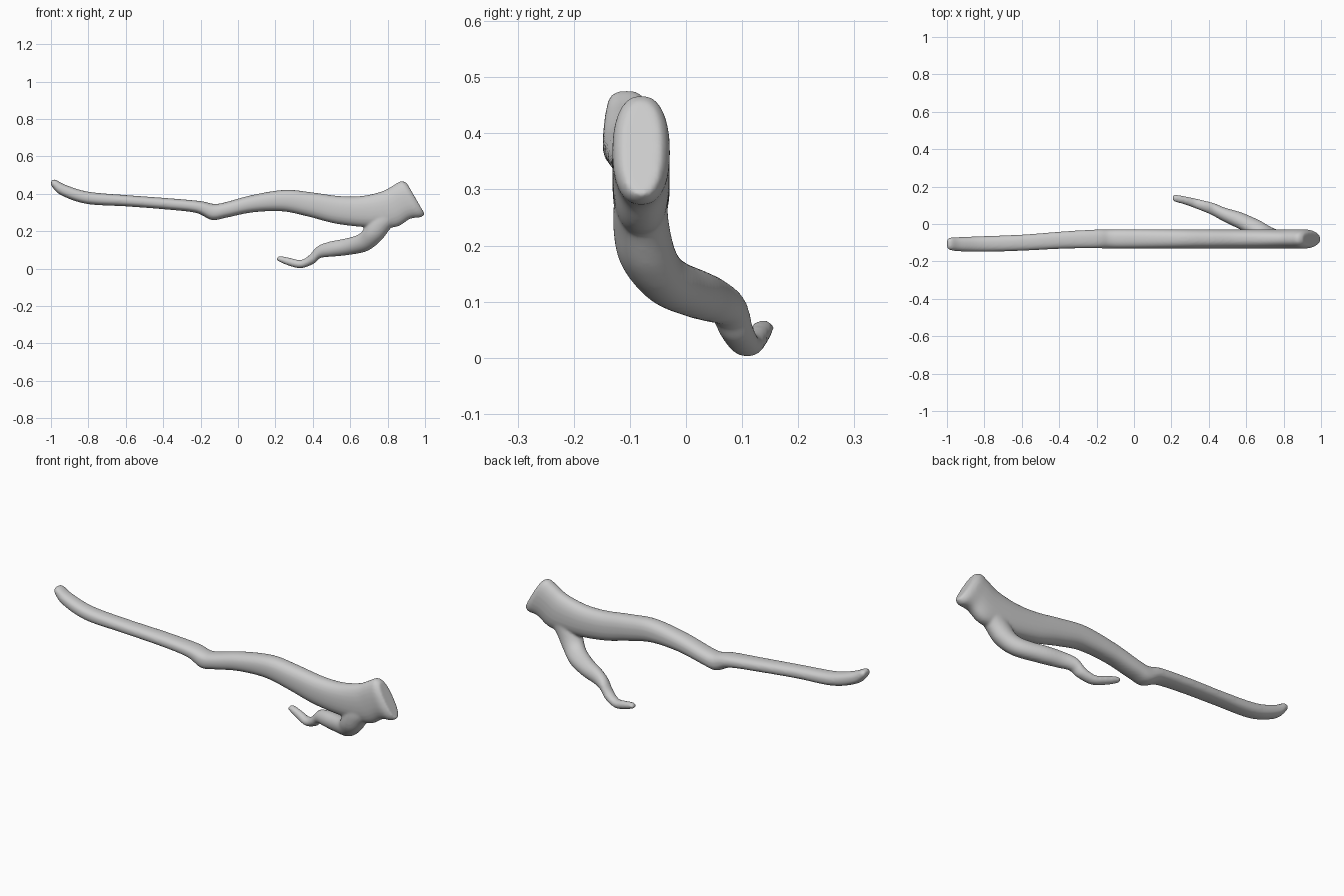
import bpy, bmesh, math
from mathutils import Vector

SIDES, STEPS = 28, 6


def spline(a, b, c, d, t):
    # Catmull-Rom interpolation of whole stations
    return [0.5 * (2 * q + (r - p) * t + (2 * p - 5 * q + 4 * r - s) * t * t
                   + (3 * q - p - 3 * r + s) * t ** 3) for p, q, r, s in zip(a, b, c, d)]


def add_limb(bm, stations, power):
    # station: upper edge x, z, lower edge x, z, centre y, half width in y
    rows = []
    for i in range(len(stations) - 1):
        nb = [stations[min(max(i + k, 0), len(stations) - 1)] for k in (-1, 0, 1, 2)]
        rows += [spline(*nb, j / STEPS) for j in range(STEPS)]
    rows.append(stations[-1])
    rings = []
    for xu, zu, xl, zl, y, w in rows:
        mid = Vector(((xu + xl) / 2, y, (zu + zl) / 2))
        half = Vector(((xu - xl) / 2, 0, (zu - zl) / 2))
        ring = []
        for k in range(SIDES):
            a = math.tau * k / SIDES
            c, s = math.cos(a), math.sin(a)
            u = math.copysign(abs(s) ** power, s)
            v = math.copysign(abs(c) ** power, c)
            ring.append(bm.verts.new(mid + half * u + Vector((0, w * v, 0))))
        rings.append(ring)
    for r0, r1 in zip(rings, rings[1:]):
        for k in range(SIDES):
            n = (k + 1) % SIDES
            bm.faces.new((r0[k], r0[n], r1[n], r1[k]))
    bm.faces.new(rings[0][::-1])
    bm.faces.new(rings[-1])


# Main stem, from thin raised tip to cut end
stem = [
    (-0.998, 0.472, -1.0, 0.452, -0.105, 0.022),
    (-0.975, 0.475, -0.992, 0.435, -0.106, 0.033),
    (-0.92, 0.447, -0.945, 0.392, -0.108, 0.038),
    (-0.80, 0.411, -0.81, 0.346, -0.107, 0.042),
    (-0.60, 0.393, -0.60, 0.333, -0.100, 0.043),
    (-0.38, 0.377, -0.38, 0.316, -0.086, 0.046),
    (-0.20, 0.361, -0.225, 0.298, -0.080, 0.050),
    (-0.13, 0.346, -0.14, 0.260, -0.080, 0.051),
    (-0.07, 0.354, -0.06, 0.273, -0.080, 0.051),
    (0.07, 0.392, 0.08, 0.301, -0.080, 0.051),
    (0.25, 0.421, 0.24, 0.306, -0.080, 0.051),
    (0.40, 0.407, 0.38, 0.277, -0.080, 0.051),
    (0.54, 0.388, 0.52, 0.241, -0.080, 0.051),
    (0.66, 0.388, 0.68, 0.222, -0.080, 0.051),
    (0.77, 0.413, 0.84, 0.222, -0.080, 0.051),
    (0.83, 0.445, 0.92, 0.266, -0.080, 0.051),
    (0.872, 0.468, 0.975, 0.274, -0.080, 0.050),
    (0.902, 0.458, 0.999, 0.290, -0.080, 0.036),
]
# Lower side shoot, from inside the stem to its small upturned tip
shoot = [
    (0.70, 0.32, 0.90, 0.285, -0.080, 0.046),
    (0.685, 0.25, 0.825, 0.225, -0.080, 0.050),
    (0.665, 0.202, 0.765, 0.150, -0.066, 0.053),
    (0.63, 0.176, 0.69, 0.094, -0.030, 0.053),
    (0.56, 0.158, 0.585, 0.072, 0.015, 0.047),
    (0.485, 0.143, 0.49, 0.063, 0.048, 0.039),
    (0.425, 0.119, 0.437, 0.055, 0.075, 0.035),
    (0.38, 0.071, 0.405, 0.026, 0.090, 0.031),
    (0.335, 0.046, 0.335, 0.002, 0.108, 0.027),
    (0.28, 0.057, 0.265, 0.018, 0.126, 0.022),
    (0.225, 0.067, 0.212, 0.041, 0.138, 0.019),
    (0.208, 0.058, 0.205, 0.047, 0.140, 0.011),
]

bm = bmesh.new()
add_limb(bm, stem, 0.85)
add_limb(bm, shoot, 1.0)
bmesh.ops.recalc_face_normals(bm, faces=bm.faces)
mesh = bpy.data.meshes.new("forked_branch")
bm.to_mesh(mesh)
bm.free()
branch = bpy.data.objects.new("forked_branch", mesh)
bpy.context.collection.objects.link(branch)

# Fuse both limbs into one skin and soften the fork
fuse = branch.modifiers.new("fuse", 'REMESH')
fuse.mode = 'VOXEL'
fuse.voxel_size = 0.006
fuse.use_smooth_shade = True
soften = branch.modifiers.new("soften", 'SMOOTH')
soften.factor = 0.5
soften.iterations = 8
